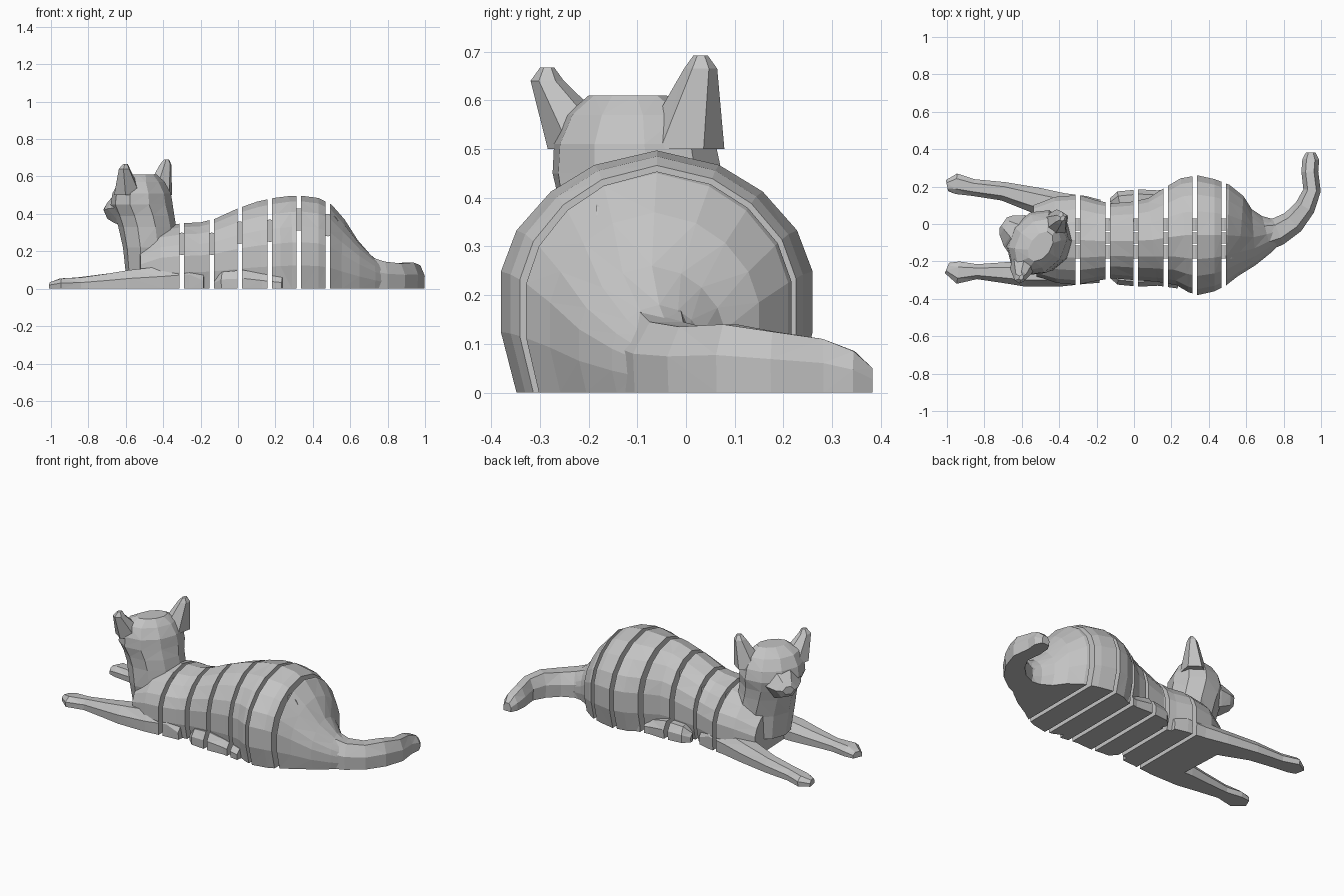
import bpy, bmesh, math
from mathutils import Vector

cube = bpy.data.objects.get("Cube")
if cube:
    bpy.data.objects.remove(cube, do_unlink=True)

grey = bpy.data.materials.new("stone_grey")
grey.use_nodes = True
colour = (0.55, 0.55, 0.55, 1)
grey.diffuse_color = colour
grey.node_tree.nodes["Principled BSDF"].inputs["Base Color"].default_value = colour

GAPS = [-0.3, -0.14, 0.01, 0.17, 0.325, 0.48]
HALF_GAP = 0.0125
FACE = Vector((-0.82, 0.57, 0))      # direction the turned head looks
SIDE = Vector((0.57, 0.82, 0))       # ear-to-ear direction


def finish(bm, name):
    bmesh.ops.recalc_face_normals(bm, faces=bm.faces)
    bmesh.ops.triangulate(bm, faces=bm.faces)
    mesh = bpy.data.meshes.new(name)
    bm.to_mesh(mesh)
    bm.free()
    mesh.materials.append(grey)
    obj = bpy.data.objects.new(name, mesh)
    bpy.context.collection.objects.link(obj)


def loft(rings):
    """Skin a list of equal rings and cap both ends."""
    bm = bmesh.new()
    loops = [[bm.verts.new(p) for p in ring] for ring in rings]
    n = len(loops[0])
    for a, b in zip(loops, loops[1:]):
        for i in range(n):
            j = (i + 1) % n
            bm.faces.new((a[i], a[j], b[j], b[i]))
    bm.faces.new(loops[0])
    bm.faces.new(loops[-1])
    bmesh.ops.recalc_face_normals(bm, faces=bm.faces)
    return bm


def floor_loft(stations, profile):
    """Flat-bottomed shape along a floor path of (x, y, half width, height)."""
    pts = [Vector((s[0], s[1], 0)) for s in stations]
    rings = []
    for i, (x, y, w, h) in enumerate(stations):
        t = (pts[min(i + 1, len(pts) - 1)] - pts[max(i - 1, 0)]).normalized()
        across = Vector((-t.y, t.x, 0))
        half = [(f * w, z * h) for z, f in profile]
        outline = half + [(-u, z) for u, z in reversed(half) if u > 0]
        rings.append([pts[i] + across * u + Vector((0, 0, z)) for u, z in outline])
    return loft(rings)


def slice_part(bm, name):
    """Cut a part into the separate body sections."""
    starts = [-2] + [g + HALF_GAP for g in GAPS]
    ends = [g - HALF_GAP for g in GAPS] + [2]
    for k, (lo, hi) in enumerate(zip(starts, ends)):
        piece = bm.copy()
        for x, nx in ((lo, -1), (hi, 1)):
            cut = bmesh.ops.bisect_plane(
                piece, geom=piece.verts[:] + piece.edges[:] + piece.faces[:],
                plane_co=(x, 0, 0), plane_no=(nx, 0, 0), clear_outer=True)
            edges = [e for e in cut["geom_cut"] if isinstance(e, bmesh.types.BMEdge)]
            if edges:
                bmesh.ops.edgeloop_fill(piece, edges=edges)
        if piece.faces:
            finish(piece, f"{name}_section_{k + 1}")
        else:
            piece.free()
    bm.free()


ROUND = [(0, 0.9), (0.25, 1), (0.5, 1), (0.67, 0.9), (0.83, 0.68), (0.94, 0.4), (1, 0)]
LIMB = [(0, 0.95), (0.55, 1), (1, 0.5)]

# Torso from chest to rump
slice_part(floor_loft([
    (-0.53, -0.09, 0.19, 0.26), (-0.42, -0.085, 0.23, 0.33), (-0.3, -0.085, 0.24, 0.35),
    (-0.2, -0.09, 0.215, 0.355), (-0.12, -0.09, 0.2, 0.375), (0, -0.09, 0.21, 0.43),
    (0.1, -0.085, 0.225, 0.465), (0.19, -0.07, 0.26, 0.485), (0.27, -0.06, 0.305, 0.495),
    (0.34, -0.06, 0.32, 0.497), (0.43, -0.06, 0.3, 0.485), (0.5, -0.06, 0.27, 0.45),
    (0.57, -0.065, 0.215, 0.37), (0.64, -0.07, 0.15, 0.26), (0.71, -0.055, 0.1, 0.18),
    (0.76, -0.04, 0.07, 0.14)], ROUND), "torso")

# Curled tail
finish(floor_loft([
    (0.62, -0.07, 0.11, 0.2), (0.7, -0.055, 0.09, 0.17), (0.77, -0.04, 0.075, 0.145),
    (0.85, 0.01, 0.065, 0.135), (0.915, 0.09, 0.055, 0.14), (0.952, 0.18, 0.047, 0.125),
    (0.94, 0.28, 0.045, 0.11), (0.945, 0.345, 0.045, 0.085), (0.945, 0.383, 0.025, 0.05)],
    LIMB), "tail")

# Front legs, reaching forward
slice_part(floor_loft([
    (-1, 0.205, 0.03, 0.035), (-0.95, 0.215, 0.055, 0.055), (-0.86, 0.195, 0.045, 0.06),
    (-0.7, 0.175, 0.05, 0.08), (-0.52, 0.125, 0.07, 0.1), (-0.38, 0.095, 0.07, 0.12),
    (-0.26, 0.09, 0.06, 0.14), (-0.18, 0.09, 0.04, 0.08)], LIMB), "left_front_leg")
slice_part(floor_loft([
    (-1, -0.235, 0.03, 0.035), (-0.94, -0.26, 0.06, 0.055), (-0.84, -0.255, 0.04, 0.06),
    (-0.7, -0.26, 0.055, 0.08), (-0.58, -0.265, 0.07, 0.1), (-0.4, -0.265, 0.07, 0.12),
    (-0.26, -0.26, 0.06, 0.14), (-0.18, -0.27, 0.045, 0.08)], LIMB), "right_front_leg")

# Hind feet tucked beside the belly
for name, side in (("left_hind_foot", 1), ("right_hind_foot", -1)):
    slice_part(floor_loft([
        (x, -0.075 + side * off, w, h) for x, off, w, h in (
            (-0.12, 0.18, 0.03, 0.05), (-0.08, 0.2, 0.05, 0.09), (0.03, 0.21, 0.05, 0.1),
            (0.13, 0.205, 0.05, 0.08), (0.24, 0.22, 0.05, 0.06))], LIMB), name)


def head_ring(x, y, z, a, b, n=10):
    c = Vector((x, y, z))
    return [c + SIDE * a * math.cos(t) + FACE * b * math.sin(t)
            for t in (math.tau * (i + 0.5) / n for i in range(n))]


# Neck and head
slice_part(loft([head_ring(*r) for r in (
    (-0.47, -0.09, 0.08, 0.15, 0.12), (-0.465, -0.1, 0.22, 0.17, 0.14),
    (-0.485, -0.1, 0.33, 0.165, 0.15), (-0.5, -0.1, 0.39, 0.17, 0.155),
    (-0.515, -0.1, 0.45, 0.188, 0.155), (-0.515, -0.105, 0.51, 0.18, 0.145),
    (-0.515, -0.11, 0.57, 0.15, 0.11), (-0.5, -0.12, 0.61, 0.09, 0.055))]), "head")

# Muzzle: tapered wedge along the face direction
rings = []
for dist, w, low, high in ((0.06, 0.13, 0.33, 0.54), (0.14, 0.1, 0.355, 0.5),
                           (0.19, 0.065, 0.375, 0.465), (0.213, 0.035, 0.4, 0.445)):
    c = Vector((-0.525, -0.115, 0)) + FACE * dist
    mid = (low + high) / 2
    rings.append([c + SIDE * u + Vector((0, 0, z)) for u, z in (
        (-w, mid), (-w * 0.5, low), (w * 0.5, low), (w, mid), (w * 0.4, high), (-w * 0.4, high))])
finish(loft(rings), "muzzle")

# Ears
for name, base, tip in (
        ("right_ear", (-0.585, -0.195, 0.5), (-0.607, -0.285, 0.64)),
        ("left_ear", (-0.43, -0.01, 0.5), (-0.387, 0.03, 0.665))):
    base, tip = Vector(base), Vector(tip)
    top = tip + Vector((0.005, 0, 0.027))
    finish(loft([head_ring(*base, 0.095, 0.075, 6), head_ring(*tip, 0.036, 0.03, 6),
                 head_ring(*top, 0.016, 0.012, 6)]), name)

# Hinge knuckles bridging every gap
for k, (gap, z) in enumerate(zip(GAPS, (0.24, 0.24, 0.3, 0.31, 0.37, 0.34))):
    for j, (y0, y1) in enumerate(((-0.185, -0.115), (-0.105, -0.045), (-0.035, 0.03))):
        finish(loft([[Vector((gap + 0.06 * math.cos(t), y, z + 0.06 * math.sin(t)))
                      for t in (math.tau * i / 16 for i in range(16))]
                     for y in (y0, y1)]), f"hinge_{k + 1}_knuckle_{j + 1}")
